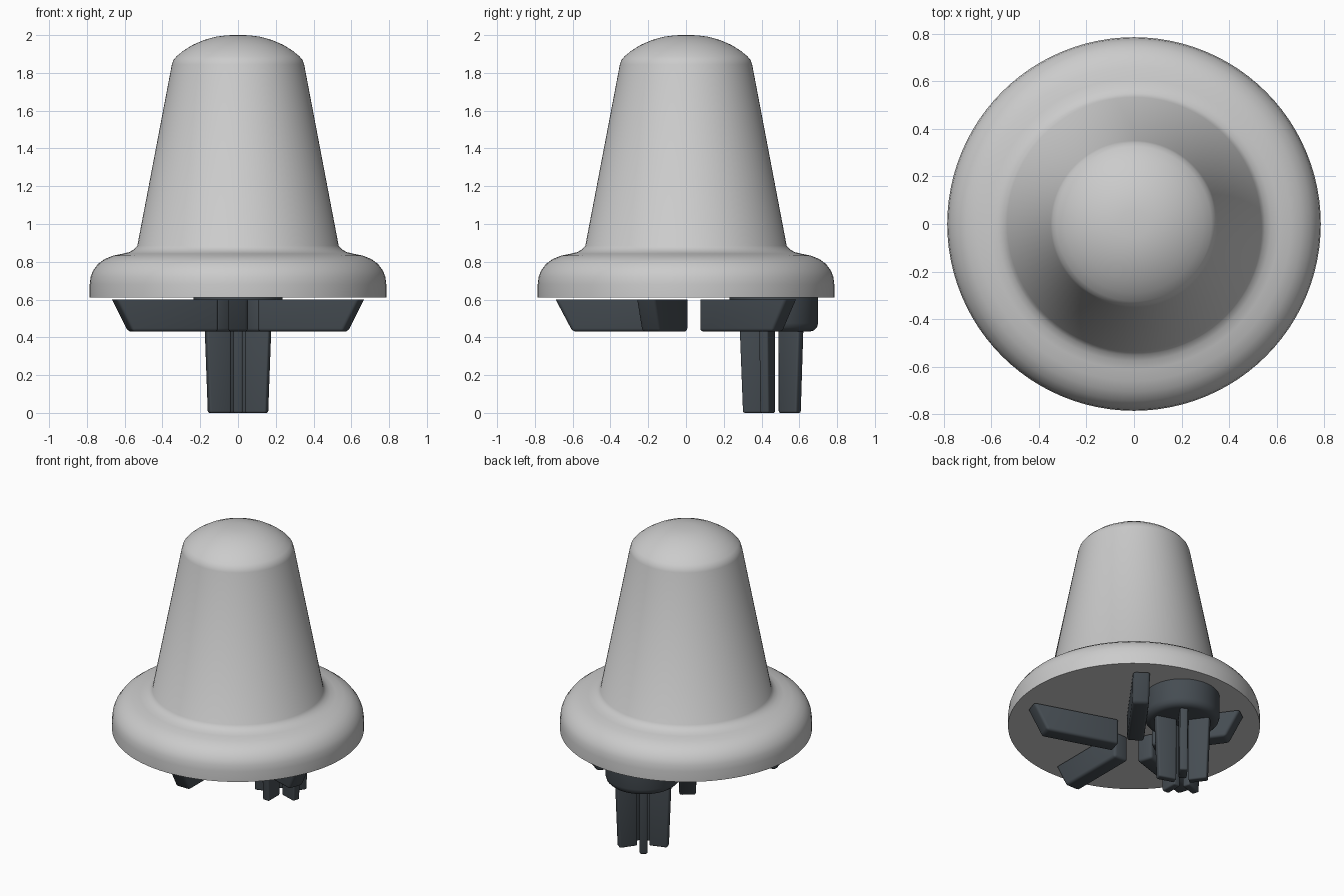
import bpy, bmesh, math

if "Cube" in bpy.data.objects:
    bpy.data.objects.remove(bpy.data.objects["Cube"])


def material(name, rgb):
    m = bpy.data.materials.new(name)
    m.diffuse_color = (*rgb, 1)
    m.use_nodes = True
    m.node_tree.nodes["Principled BSDF"].inputs["Base Color"].default_value = m.diffuse_color
    return m


light = material("light grey", (0.60, 0.60, 0.60))
dark = material("dark slate", (0.060, 0.073, 0.085))


def finish(bm, name, mat, angle=35):
    bmesh.ops.recalc_face_normals(bm, faces=bm.faces)
    me = bpy.data.meshes.new(name)
    bm.to_mesh(me)
    bm.free()
    me.materials.append(mat)
    ob = bpy.data.objects.new(name, me)
    bpy.context.collection.objects.link(ob)
    bpy.ops.object.select_all(action='DESELECT')
    ob.select_set(True)
    bpy.context.view_layer.objects.active = ob
    bpy.ops.object.shade_smooth_by_angle(angle=math.radians(angle))
    return ob


def lathe(name, profile, mat, cy=0.0, n=96):
    """Revolve an (r, z) profile, running from axis to axis."""
    bm = bmesh.new()
    vs = [bm.verts.new((r, 0, z)) for r, z in profile]
    es = [bm.edges.new(p) for p in zip(vs, vs[1:])]
    bmesh.ops.spin(bm, geom=vs + es, axis=(0, 0, 1), cent=(0, 0, 0),
                   angle=2 * math.pi, steps=n, use_duplicate=False)
    bmesh.ops.remove_doubles(bm, verts=bm.verts, dist=1e-4)
    bmesh.ops.translate(bm, verts=bm.verts, vec=(0, cy, 0))
    return finish(bm, name, mat)


def fin(name, ang, r_in, r_top, r_bot, w, z0, z1, bevel, cy=0.0):
    """Radial blade with a slanted outer end and softened edges."""
    side = [(r_in, z0), (r_bot, z0), (r_top, z1), (r_in, z1)]
    bm = bmesh.new()
    ca, sa = math.cos(ang), math.sin(ang)
    a, b = ([bm.verts.new((r * ca - s * sa, cy + r * sa + s * ca, z))
             for r, z in side] for s in (-w, w))
    bm.faces.new(a)
    bm.faces.new(b[::-1])
    for i in range(4):
        j = (i + 1) % 4
        bm.faces.new((a[j], a[i], b[i], b[j]))
    edges = [e for e in bm.edges
             if min(v.co.z for v in e.verts) < z1 - 1e-4]
    bmesh.ops.bevel(bm, geom=edges, offset=bevel, segments=3, profile=0.5,
                    affect='EDGES', clamp_overlap=True)
    return finish(bm, name, dark)


# domed tapering cap with rounded flange
lathe("cap_and_flange", [
    (0, 2.0), (0.06, 1.999), (0.12, 1.991), (0.18, 1.974), (0.24, 1.948),
    (0.29, 1.917), (0.325, 1.888), (0.342, 1.868), (0.35, 1.845),
    (0.533, 0.885), (0.55, 0.866), (0.575, 0.851), (0.61, 0.843),
    (0.66, 0.833), (0.705, 0.815), (0.742, 0.788), (0.768, 0.752),
    (0.78, 0.72), (0.785, 0.68), (0.785, 0.61), (0, 0.61)], light)

# round boss under the flange, offset to the back
CY = 0.465
lathe("boss", [(0, 0.611), (0.235, 0.611), (0.235, 0.475), (0.228, 0.452),
               (0.212, 0.436), (0.19, 0.43), (0, 0.43)], dark, CY, 64)

# five grip fins below the flange, five blades below the boss
for k in range(5):
    ang = math.radians(-90 + 72 * k)
    fin(f"grip_fin_{k + 1}", ang, 0.123, 0.69, 0.60, 0.053, 0.43, 0.60, 0.018)
    fin(f"post_blade_{k + 1}", ang, 0.045, 0.18, 0.163, 0.025, 0.0, 0.44, 0.01, CY)
